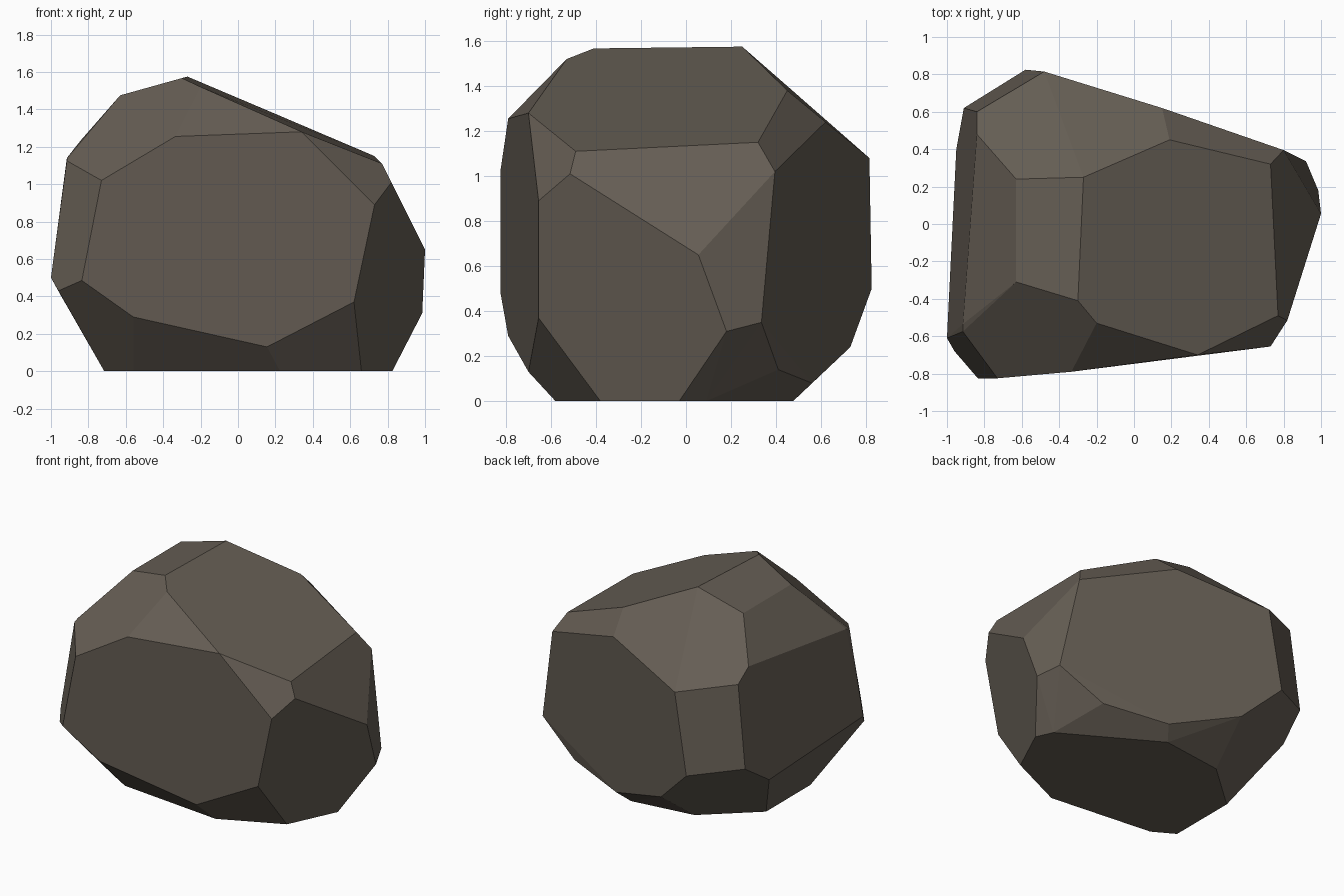
import bpy, bmesh, math

# Corners of the faceted boulder, grouped by height band
base_outline = [(-.715, .10), (-.715, -.41), (-.56, -.50), (.225, -.58), (.66, -.38),
                (.825, -.03), (.77, .09), (.11, .476), (-.36, .414)]

lower_corners = [(-.96, -.68, .43), (-.835, -.825, .485), (-.56, -.79, .29),
                 (.155, -.70, .13), (.62, -.655, .37), (.985, .18, .31),
                 (.92, .335, .35), (.61, .41, .14), (.17, .56, .08),
                 (-.31, .73, .24), (-.58, .825, .50), (-.91, .62, .56),
                 (-.95, .40, .41), (-1.0, -.61, .50)]

upper_corners = [(-.915, -.575, 1.125), (-.915, -.535, 1.14), (-.73, -.825, 1.02),
                 (-.335, -.79, 1.255), (.73, -.655, .89), (.82, -.515, 1.01),
                 (1.0, .055, .65), (.80, .395, 1.02), (.15, .62, 1.24),
                 (-.48, .815, 1.08), (-.84, .60, 1.15), (-.84, .48, 1.235)]

crown = [(-.27, .25, 1.575), (-.30, -.41, 1.567), (-.63, -.31, 1.475), (-.63, .24, 1.475),
         (-.20, -.53, 1.52), (.34, -.70, 1.28), (.77, -.49, 1.11), (.73, .32, 1.15),
         (.19, .45, 1.38)]

# Wrap the corners in a hull and merge near-coplanar triangles into facets
bm = bmesh.new()
for p in [(x, y, 0) for x, y in base_outline] + lower_corners + upper_corners + crown:
    bm.verts.new(p)
bmesh.ops.convex_hull(bm, input=bm.verts[:])
loose = [v for v in bm.verts if not v.link_faces]
bmesh.ops.delete(bm, geom=loose, context='VERTS')
bmesh.ops.dissolve_limit(bm, angle_limit=math.radians(4), verts=bm.verts[:], edges=bm.edges[:])
bmesh.ops.recalc_face_normals(bm, faces=bm.faces[:])

mesh = bpy.data.meshes.new("boulder")
bm.to_mesh(mesh)
bm.free()

# Single stone colour
stone = bpy.data.materials.new("grey_brown_stone")
stone.diffuse_color = (.13, .11, .088, 1)
mesh.materials.append(stone)

boulder = bpy.data.objects.new("boulder", mesh)
bpy.context.collection.objects.link(boulder)
